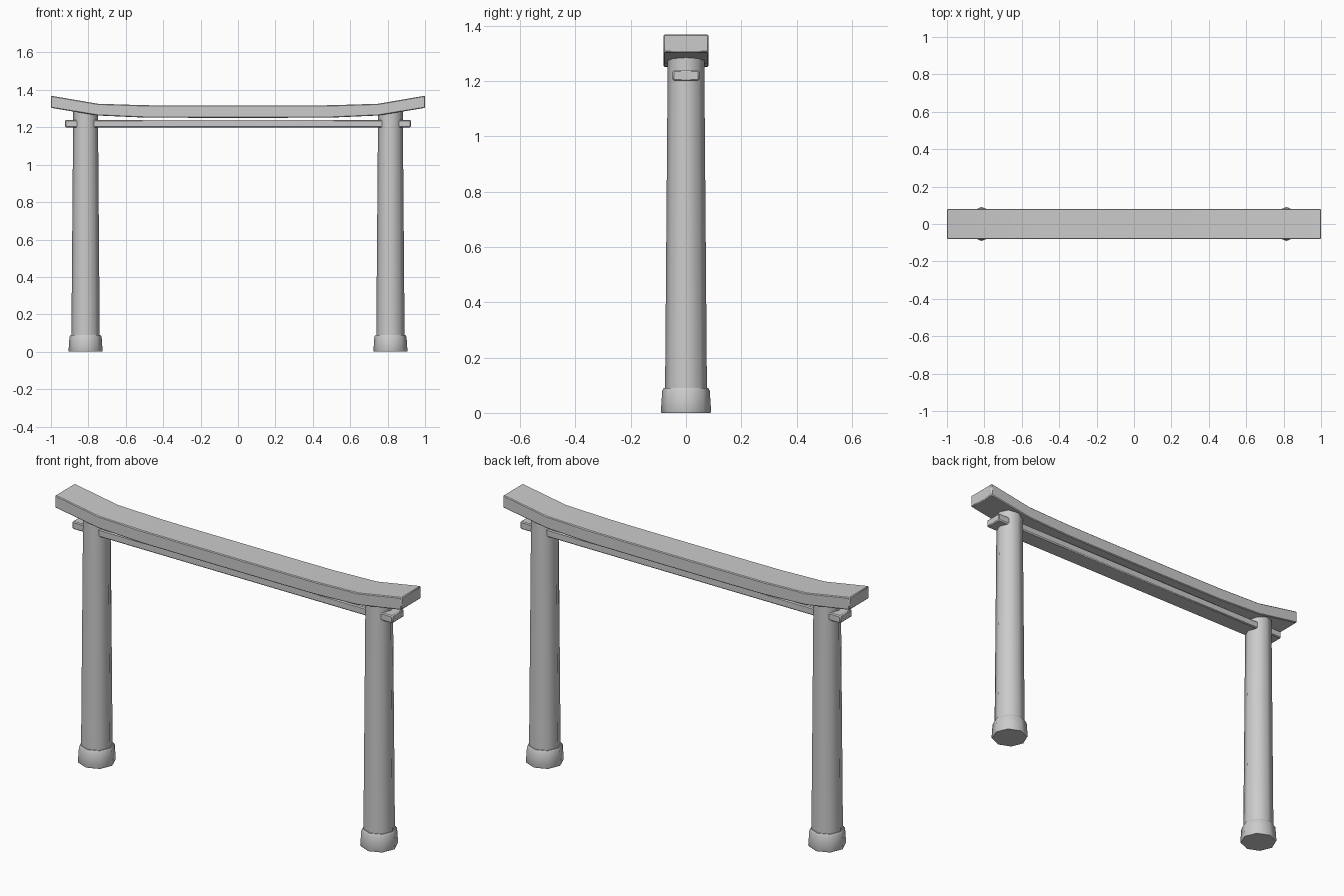
import bpy, bmesh, math

if "Cube" in bpy.data.objects:
    bpy.data.objects.remove(bpy.data.objects["Cube"])


def finish(name, bm, bevel=0.0, angle=50):
    bmesh.ops.recalc_face_normals(bm, faces=bm.faces)
    me = bpy.data.meshes.new(name)
    bm.to_mesh(me)
    bm.free()
    ob = bpy.data.objects.new(name, me)
    bpy.context.collection.objects.link(ob)
    if bevel:
        m = ob.modifiers.new("soft_edges", 'BEVEL')
        m.width = bevel
        m.segments = 1
        m.limit_method = 'ANGLE'
        m.angle_limit = math.radians(60)
    bpy.ops.object.select_all(action='DESELECT')
    ob.select_set(True)
    bpy.context.view_layer.objects.active = ob
    bpy.ops.object.shade_smooth_by_angle(angle=math.radians(angle))
    return ob


def column(name, x, profile, sides=8):
    """Stack of rings from (radius, z) pairs, capped at both ends."""
    bm = bmesh.new()
    rings = []
    for r, z in profile:
        rings.append([bm.verts.new((x + r * math.cos(2 * math.pi * i / sides),
                                    r * math.sin(2 * math.pi * i / sides), z))
                      for i in range(sides)])
    for a, b in zip(rings, rings[1:]):
        for i in range(sides):
            j = (i + 1) % sides
            bm.faces.new((a[i], a[j], b[j], b[i]))
    bm.faces.new(rings[0])
    bm.faces.new(rings[-1])
    return finish(name, bm)


def beam(name, stations, half_depth, bevel):
    """Rectangular beam along x through (x, z_bottom, z_top) stations."""
    bm = bmesh.new()
    rings = [[bm.verts.new((x, y, z)) for y, z in
              ((-half_depth, lo), (half_depth, lo), (half_depth, hi), (-half_depth, hi))]
             for x, lo, hi in stations]
    for a, b in zip(rings, rings[1:]):
        for i in range(4):
            j = (i + 1) % 4
            bm.faces.new((a[i], a[j], b[j], b[i]))
    bm.faces.new(rings[0])
    bm.faces.new(rings[-1])
    return finish(name, bm, bevel, 40)


# Posts and their stone feet
for side, sx in (("left", -1), ("right", 1)):
    x = sx * 0.815
    column(side + "_post", x, [(0.076, 0.05), (0.066, 1.29)])
    column(side + "_foot", x, [(0.089, 0.0), (0.091, 0.005), (0.086, 0.08), (0.080, 0.09)])

# Straight tie beam passing through the posts
beam("tie_beam", [(-0.925, 1.20, 1.24), (0.925, 1.20, 1.24)], 0.048, 0.005)

# Upswept top beam, mirrored about the centre
half = [(0.25, 1.251, 1.317), (0.5, 1.252, 1.318), (0.75, 1.263, 1.326), (1.0, 1.304, 1.369)]
stations = [(-x, lo, hi) for x, lo, hi in reversed(half)] + half
beam("top_beam", stations, 0.081, 0.004)
